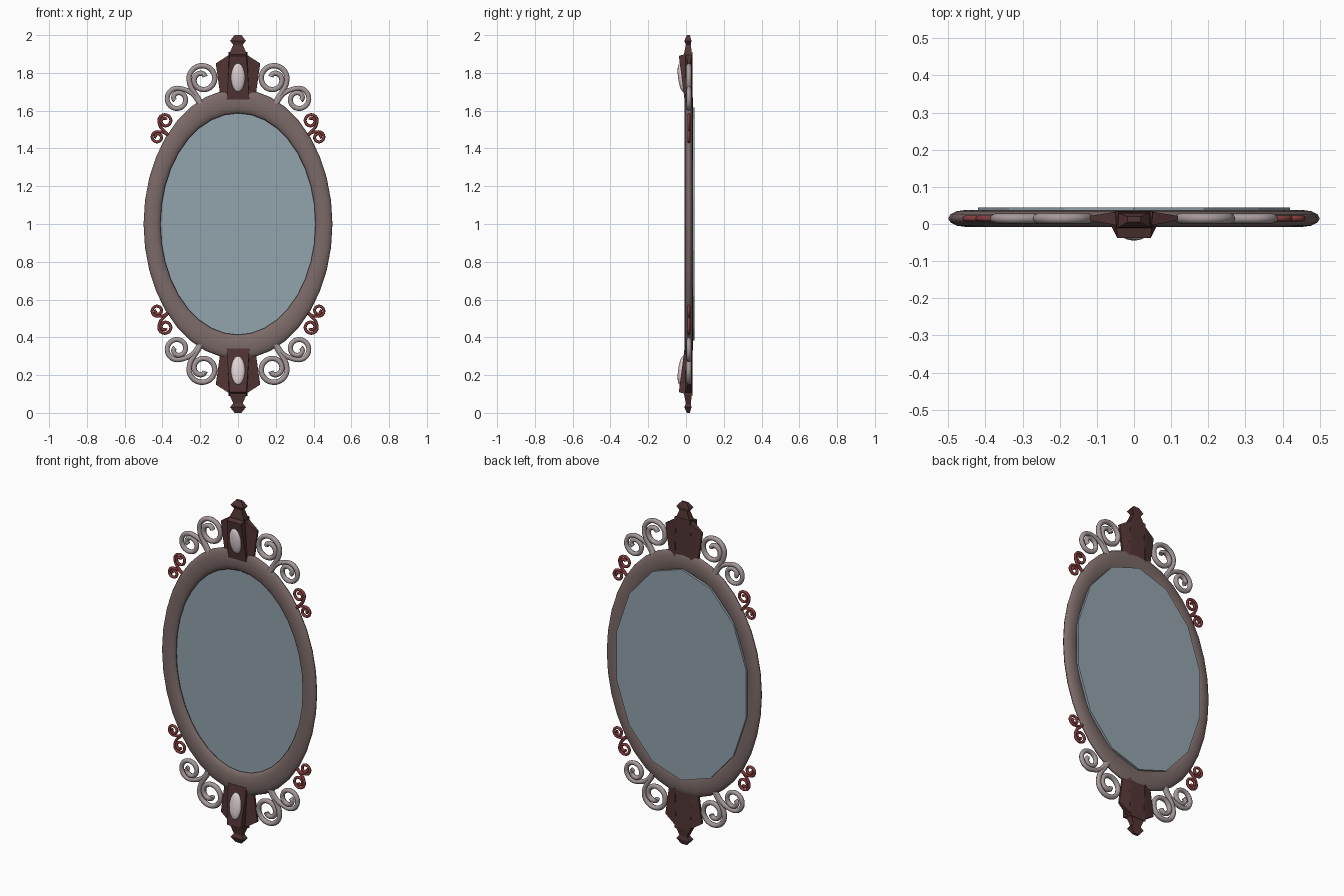
import bpy, bmesh
from math import sin, cos, radians, pi

if "Cube" in bpy.data.objects:
    bpy.data.objects.remove(bpy.data.objects["Cube"])

MID = 1.0      # all parts use the mirror's middle as origin, so heights are relative to z = 1
Y = 0.015      # depth of the frame's centre plane


def material(name, rgb):
    m = bpy.data.materials.new(name)
    m.diffuse_color = (*rgb, 1)
    m.use_nodes = True
    m.node_tree.nodes["Principled BSDF"].inputs["Base Color"].default_value = m.diffuse_color
    return m


FRAME = material("frame_brown", (0.20, 0.145, 0.14))
DARK = material("dark_wood", (0.085, 0.035, 0.035))
PALE = material("pale_metal", (0.38, 0.32, 0.32))
RED = material("red_metal", (0.22, 0.045, 0.045))
GEM = material("gem_white", (0.75, 0.65, 0.67))
GLASS = material("mirror_glass", (0.29, 0.37, 0.42))


def finish(ob, name, mat, mirror="", smooth=False):
    """Name, colour, shade and optionally mirror a part about the middle."""
    ob.name = name
    ob.data.materials.append(mat)
    for p in ob.data.polygons:
        p.use_smooth = smooth
    if mirror:
        mod = ob.modifiers.new("mirror", 'MIRROR')
        mod.use_axis = ("x" in mirror, False, "z" in mirror)
        mod.use_mirror_merge = False
    return ob


def loft(name, rings, mat, mirror):
    """Skin between rings of equal point count, with closed ends."""
    bm = bmesh.new()
    vs = [[bm.verts.new((x, y, z - MID)) for x, y, z in r] for r in rings]
    n = len(vs[0])
    for a, b in zip(vs, vs[1:]):
        for i in range(n):
            j = (i + 1) % n
            bm.faces.new((a[i], a[j], b[j], b[i]))
    bm.faces.new(vs[0])
    bm.faces.new(vs[-1])
    bmesh.ops.recalc_face_normals(bm, faces=bm.faces)
    me = bpy.data.meshes.new(name)
    bm.to_mesh(me)
    bm.free()
    ob = bpy.data.objects.new(name, me)
    bpy.context.collection.objects.link(ob)
    ob.location.z = MID
    return finish(ob, name, mat, mirror)


def rect(z, hx, y0, y1):
    return [(-hx, y0, z), (hx, y0, z), (hx, y1, z), (-hx, y1, z)]


def scroll(name, stem, centre, r, start, turn, tube, mat):
    """A tube that leaves the frame along a stem and curls into a spiral."""
    pts = list(stem)
    steps = 24
    for i in range(steps + 1):
        t = i / steps
        a = radians(start + turn * t)
        rr = r * (1 - 0.75 * t * t)
        pts.append((centre[0] + rr * cos(a), centre[1] + rr * sin(a)))
    cu = bpy.data.curves.new(name, 'CURVE')
    cu.dimensions = '3D'
    cu.bevel_depth = tube
    cu.bevel_resolution = 2
    cu.use_fill_caps = True
    cu.resolution_u = 2
    sp = cu.splines.new('NURBS')
    sp.points.add(len(pts) - 1)
    for p, (x, z) in zip(sp.points, pts):
        p.co = (x, Y, z - MID, 1)
    sp.order_u = 3
    sp.use_endpoint_u = True
    ob = bpy.data.objects.new(name, cu)
    bpy.context.collection.objects.link(ob)
    ob.location.z = MID
    bpy.ops.object.select_all(action='DESELECT')
    ob.select_set(True)
    bpy.context.view_layer.objects.active = ob
    bpy.ops.object.convert(target='MESH')
    ob = bpy.context.object
    finish(ob, name, mat, "xz", True)
    return ob


# Oval frame
bpy.ops.mesh.primitive_torus_add(major_radius=0.455, minor_radius=0.045, major_segments=36,
                                 minor_segments=12, location=(0, Y, MID), rotation=(pi / 2, 0, 0))
frame = finish(bpy.context.object, "oval_frame", FRAME, smooth=True)
frame.scale = (1, 1.43, 0.5)

# Mirror plate, fourteen sided
bpy.ops.mesh.primitive_cylinder_add(vertices=14, radius=0.431, depth=0.014,
                                    location=(0, 0.037, MID), rotation=(pi / 2, 0, 0))
plate = finish(bpy.context.object, "mirror_plate", GLASS)
plate.scale = (1, 1.43, 1)

# Crest block, leaning forward at its outer end
loft("crest_block", [
    rect(1.66, 0.06, -0.008, 0.03),
    [(-0.045, -0.038, 1.89), (0.045, -0.038, 1.89), (0.05, 0.034, 1.91), (-0.05, 0.034, 1.91)],
], DARK, "z")

# Crest wings with thin outer edges
loft("crest_wing", [
    [(0.04, -0.005, 1.90), (0.118, 0.010, 1.85), (0.095, 0.010, 1.69), (0.05, -0.003, 1.66)],
    [(0.04, 0.034, 1.90), (0.118, 0.022, 1.85), (0.095, 0.022, 1.69), (0.05, 0.034, 1.66)],
], DARK, "xz")

# Finial
loft("finial", [
    rect(1.88, 0.05, -0.012, 0.033),
    rect(1.905, 0.044, -0.01, 0.031),
    rect(1.95, 0.025, -0.001, 0.025),
    rect(1.97, 0.042, -0.009, 0.029),
    rect(2.0, 0.018, 0.005, 0.02),
], DARK, "z")

# Oval gems set on the blocks, lower one tilted the other way
for name, s in (("upper_gem", 1), ("lower_gem", -1)):
    bpy.ops.mesh.primitive_uv_sphere_add(segments=20, ring_count=12, radius=1,
                                         location=(0, -0.024, MID + s * 0.775),
                                         rotation=(s * 0.13, 0, 0))
    gem = finish(bpy.context.object, name, GEM, smooth=True)
    gem.scale = (0.037, 0.018, 0.076)

# Pale scrolls
scroll("large_scroll", [(0.19, 1.63), (0.215, 1.675), (0.25, 1.72)],
       (0.188, 1.768), 0.073, 0, 500, 0.014, PALE)
scroll("small_scroll", [(0.20, 1.63), (0.222, 1.675), (0.26, 1.705)],
       (0.32, 1.662), 0.058, 110, -500, 0.013, PALE)

# Red scrolls
scroll("upper_red_scroll", [(0.365, 1.465), (0.385, 1.487), (0.413, 1.513)],
       (0.386, 1.546), 0.034, 0, 500, 0.008, RED)
scroll("lower_red_scroll", [(0.365, 1.465), (0.385, 1.483), (0.405, 1.489)],
       (0.427, 1.460), 0.029, 110, -500, 0.008, RED)
